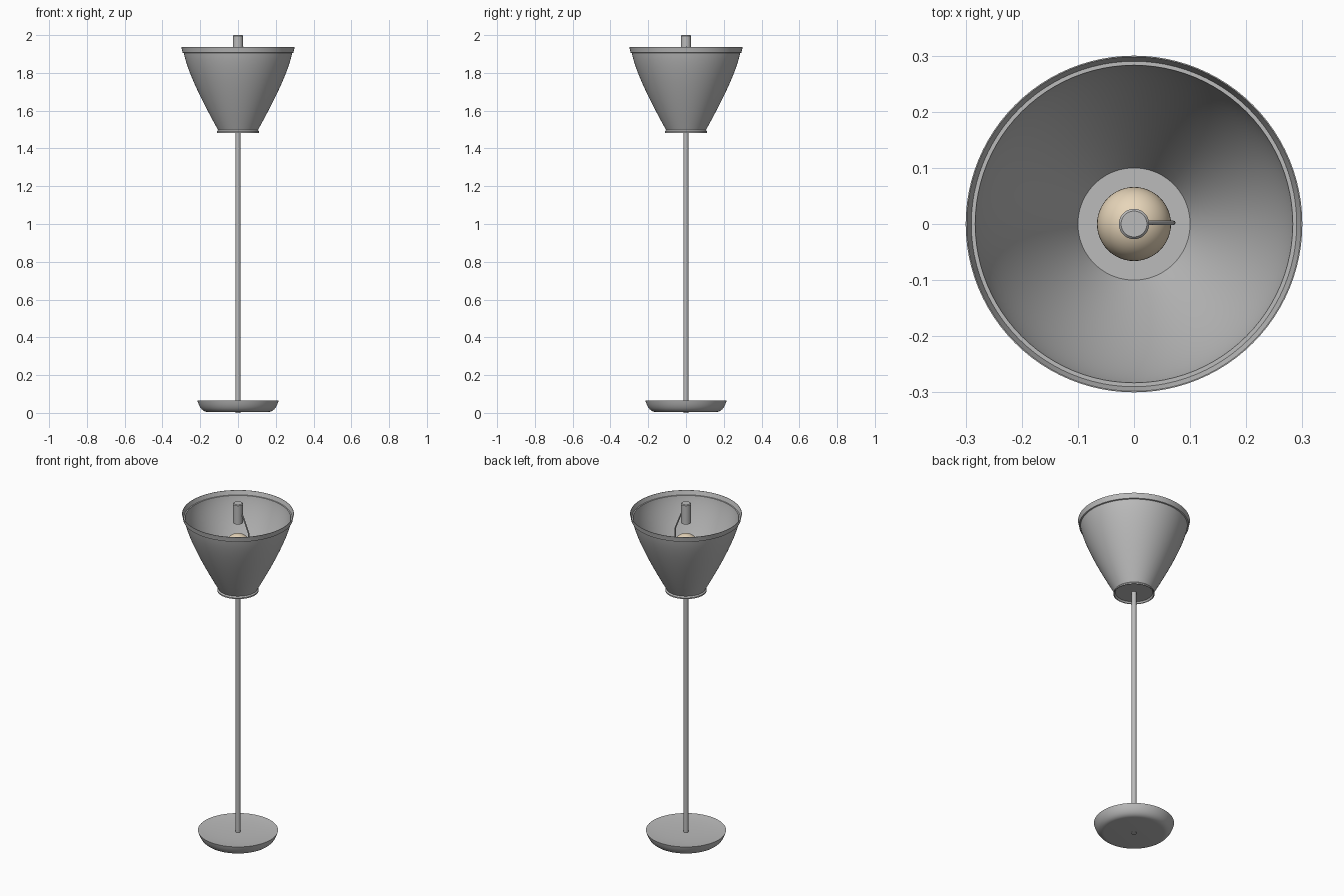
import bpy, bmesh, math
from mathutils import Vector

cube = bpy.data.objects.get("Cube")
if cube:
    bpy.data.objects.remove(cube, do_unlink=True)


def material(name, rgb):
    mat = bpy.data.materials.new(name)
    mat.use_nodes = True
    mat.diffuse_color = (*rgb, 1)
    mat.node_tree.nodes["Principled BSDF"].inputs["Base Color"].default_value = (*rgb, 1)
    return mat


grey = material("grey_metal", (0.5, 0.5, 0.5))
cream = material("cream_glass", (0.8, 0.67, 0.49))


def lathe(name, profile, mat, steps=96):
    """Spin a (radius, height) profile around the z axis."""
    bm = bmesh.new()
    verts = [bm.verts.new((r, 0, z)) for r, z in profile]
    edges = [bm.edges.new(pair) for pair in zip(verts, verts[1:])]
    bmesh.ops.spin(bm, geom=verts + edges, cent=(0, 0, 0), axis=(0, 0, 1),
                   angle=math.tau, steps=steps)
    bmesh.ops.remove_doubles(bm, verts=bm.verts, dist=0.00005)
    bmesh.ops.recalc_face_normals(bm, faces=bm.faces)
    mesh = bpy.data.meshes.new(name)
    bm.to_mesh(mesh)
    bm.free()
    mesh.shade_smooth()
    mesh.set_sharp_from_angle(angle=math.radians(32))
    mesh.materials.append(mat)
    obj = bpy.data.objects.new(name, mesh)
    bpy.context.collection.objects.link(obj)
    return obj


def bend(a, b, c, count=16):
    """Points on a quadratic curve from a to c, pulled towards b."""
    a, b, c = Vector(a), Vector(b), Vector(c)
    ts = [i / count for i in range(count + 1)]
    return [tuple(a * (1 - t) ** 2 + b * 2 * t * (1 - t) + c * t * t) for t in ts]


# Shallow dished base
underside = bend((0.16, 0.005), (0.198, 0.005), (0.215, 0.065), 10)
dish = bend((0.211, 0.065), (0.14, 0.055), (0, 0.055), 10)
lathe("base", [(0, 0.005)] + underside + dish, grey)

# Slim pole
lathe("pole", [(0, 0), (0.013, 0), (0.013, 1.6), (0, 1.6)], grey, 32)

# Shade: floor, bottom flange, curved wall, flared lip and inner ledge
wall = bend((0.105, 1.497), (0.261, 1.776), (0.287, 1.905))
inner = [(r - 0.005, z + 0.002) for r, z in reversed(wall)]
flange = [(0, 1.492), (0.1, 1.492), (0.106, 1.483), (0.111, 1.483), (0.111, 1.49)]
lip = [(0.294, 1.907), (0.295, 1.915), (0.3, 1.937), (0.298, 1.937), (0.29, 1.913),
       (0.283, 1.913)]
lathe("shade", flange + wall + lip + inner + [(0, 1.499)], grey)

# Socket and bulb
lathe("socket", [(0, 1.495), (0.032, 1.495), (0.032, 1.65), (0, 1.65)], grey, 48)
centre, radius = 1.75, 0.066
ball = []
for i in range(21):
    a = math.radians(-60 + 150 * i / 20)
    ball.append((radius * math.cos(a), centre + radius * math.sin(a)))
lathe("bulb", [(0, 1.645), (0.028, 1.645), (0.028, 1.68)] + ball, cream, 48)

# Top knob
lathe("knob", [(0, 1.885), (0.027, 1.885), (0.027, 1.996), (0.023, 2), (0, 2)], grey, 48)

# Bent wire holding the knob
curve = bpy.data.curves.new("knob_wire", "CURVE")
curve.dimensions = "3D"
curve.bevel_depth = 0.004
curve.bevel_resolution = 2
curve.use_fill_caps = True
path = [(0.02, 1.945), (0.03, 1.93), (0.069, 1.835), (0.07, 1.82), (0.07, 1.7),
        (0.06, 1.66), (0.02, 1.6)]
spline = curve.splines.new("POLY")
spline.points.add(len(path) - 1)
for point, (x, z) in zip(spline.points, path):
    point.co = (x, 0.002, z, 1)
curve.materials.append(grey)
bpy.context.collection.objects.link(bpy.data.objects.new("knob_wire", curve))
